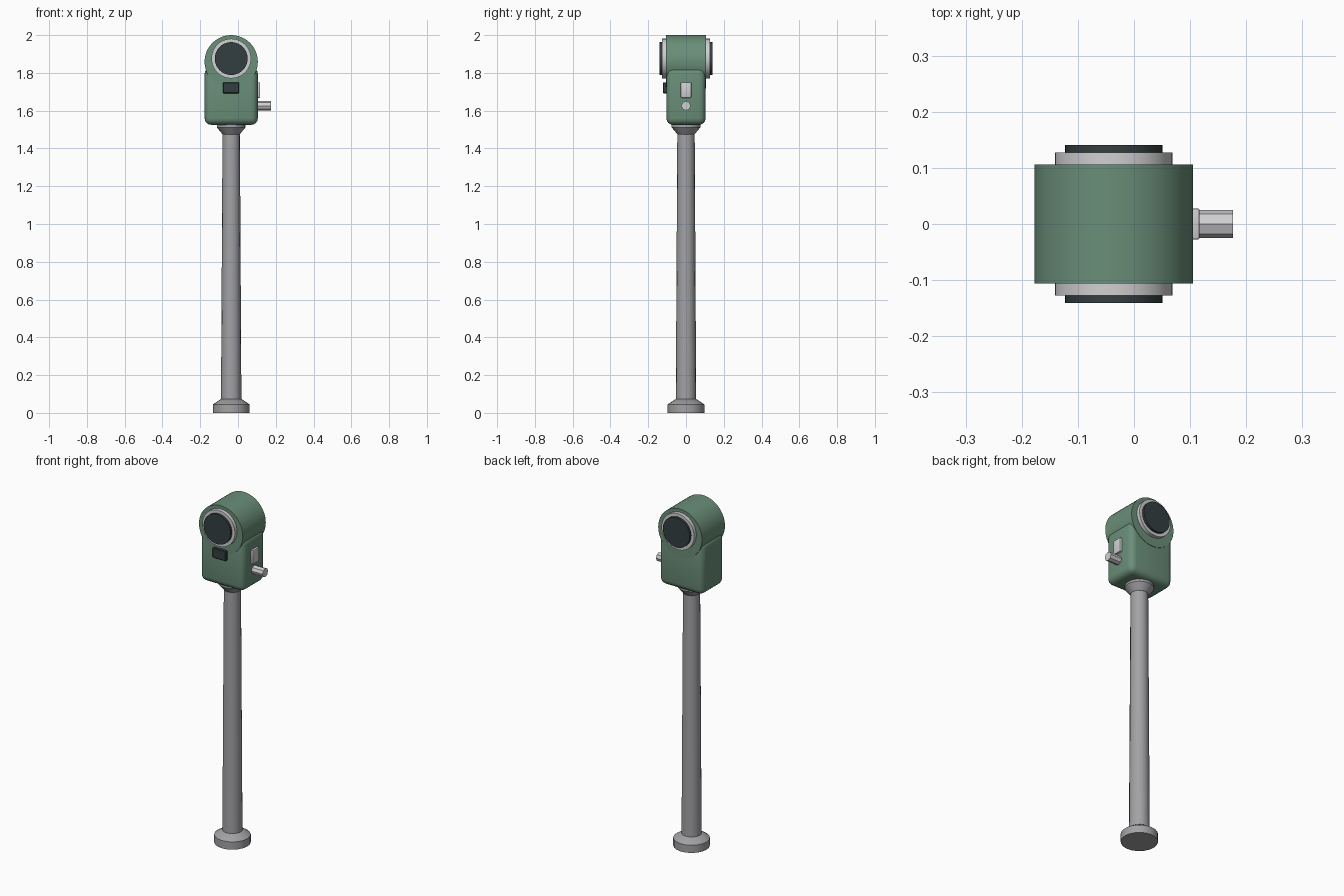
import bpy, bmesh, math
from mathutils import Matrix, Vector

if "Cube" in bpy.data.objects:
    bpy.data.objects.remove(bpy.data.objects["Cube"])

CX = -0.036  # axis of the post and head


def mat(name, r, g, b):
    m = bpy.data.materials.new(name)
    lin = [((c / 255 + 0.055) / 1.055) ** 2.4 for c in (r, g, b)]
    m.diffuse_color = (*lin, 1)
    m.use_nodes = True
    m.node_tree.nodes["Principled BSDF"].inputs["Base Color"].default_value = m.diffuse_color
    return m


GREEN = mat("green paint", 106, 142, 120)
STEEL = mat("grey steel", 162, 161, 164)
CHROME = mat("light metal", 208, 208, 210)
DARK = mat("dark glass", 52, 62, 64)


def finish(name, bm, material, angle=35):
    bmesh.ops.recalc_face_normals(bm, faces=bm.faces)
    me = bpy.data.meshes.new(name)
    bm.to_mesh(me)
    bm.free()
    me.materials.append(material)
    ob = bpy.data.objects.new(name, me)
    bpy.context.collection.objects.link(ob)
    bpy.ops.object.select_all(action='DESELECT')
    ob.select_set(True)
    bpy.context.view_layer.objects.active = ob
    bpy.ops.object.shade_smooth_by_angle(angle=math.radians(angle))
    return ob


def lathe(name, profile, material, origin, axis=(0, 0, 1), sides=32):
    """Capped solid of revolution; profile is (radius, distance along axis)."""
    bm = bmesh.new()
    rings = [[bm.verts.new((r * math.cos(2 * math.pi * i / sides),
                            r * math.sin(2 * math.pi * i / sides), h))
              for i in range(sides)] for r, h in profile]
    for a, b in zip(rings, rings[1:]):
        for i in range(sides):
            j = (i + 1) % sides
            bm.faces.new((a[i], a[j], b[j], b[i]))
    bm.faces.new(rings[0][::-1])
    bm.faces.new(rings[-1])
    rot = Vector((0, 0, 1)).rotation_difference(Vector(axis)).to_matrix().to_4x4()
    bm.transform(Matrix.Translation(origin) @ rot)
    return finish(name, bm, material)


def box(name, lo, hi, material, bevel, segments):
    bm = bmesh.new()
    bmesh.ops.create_cube(bm, size=1)
    lo, hi = Vector(lo), Vector(hi)
    bm.transform(Matrix.Translation((lo + hi) / 2) @ Matrix.Diagonal((*(hi - lo), 1)))
    bmesh.ops.bevel(bm, geom=bm.edges[:], offset=bevel, segments=segments,
                    profile=0.5, affect='EDGES')
    return finish(name, bm, material)


# Post: foot, tapered tube and flared collar
lathe("foot", [(0.097, 0), (0.097, 0.045), (0.055, 0.073)], STEEL, (CX, 0, 0), sides=20)
lathe("post", [(0.054, 0.06), (0.046, 1.49)], STEEL, (CX, 0, 0), sides=16)
lathe("collar", [(0.046, 1.475), (0.076, 1.512), (0.076, 1.54)], STEEL, (CX, 0, 0), sides=20)

# Head: rounded housing with a drum across the top
box("housing", (CX - 0.141, -0.104, 1.525), (CX + 0.141, 0.104, 1.83), GREEN, 0.035, 4)
lathe("drum", [(0.141, -0.106), (0.141, 0.106)], GREEN, (CX, 0, 1.859), (0, 1, 0), 48)

# Window on both faces: bezel ring and dark glass
for side, label in ((-1, "front"), (1, "back")):
    at, out = (CX, 0, 1.876), (0, side, 0)
    lathe(label + "_bezel", [(0.105, 0.09), (0.105, 0.127)], CHROME, at, out, 40)
    lathe(label + "_glass", [(0.087, 0.1), (0.087, 0.141)], DARK, at, out, 40)

# Display slot on the front
box("display_slot", (-0.080, -0.122, 1.692), (0.006, -0.095, 1.75), DARK, 0.003, 1)

# Coin plate and turning knob on the right side
box("coin_plate", (0.09, -0.028, 1.668), (0.117, 0.028, 1.75), CHROME, 0.004, 2)
lathe("knob", [(0.025, 0.09), (0.025, 0.176)], CHROME, (0, 0, 1.626), (1, 0, 0), 8)
